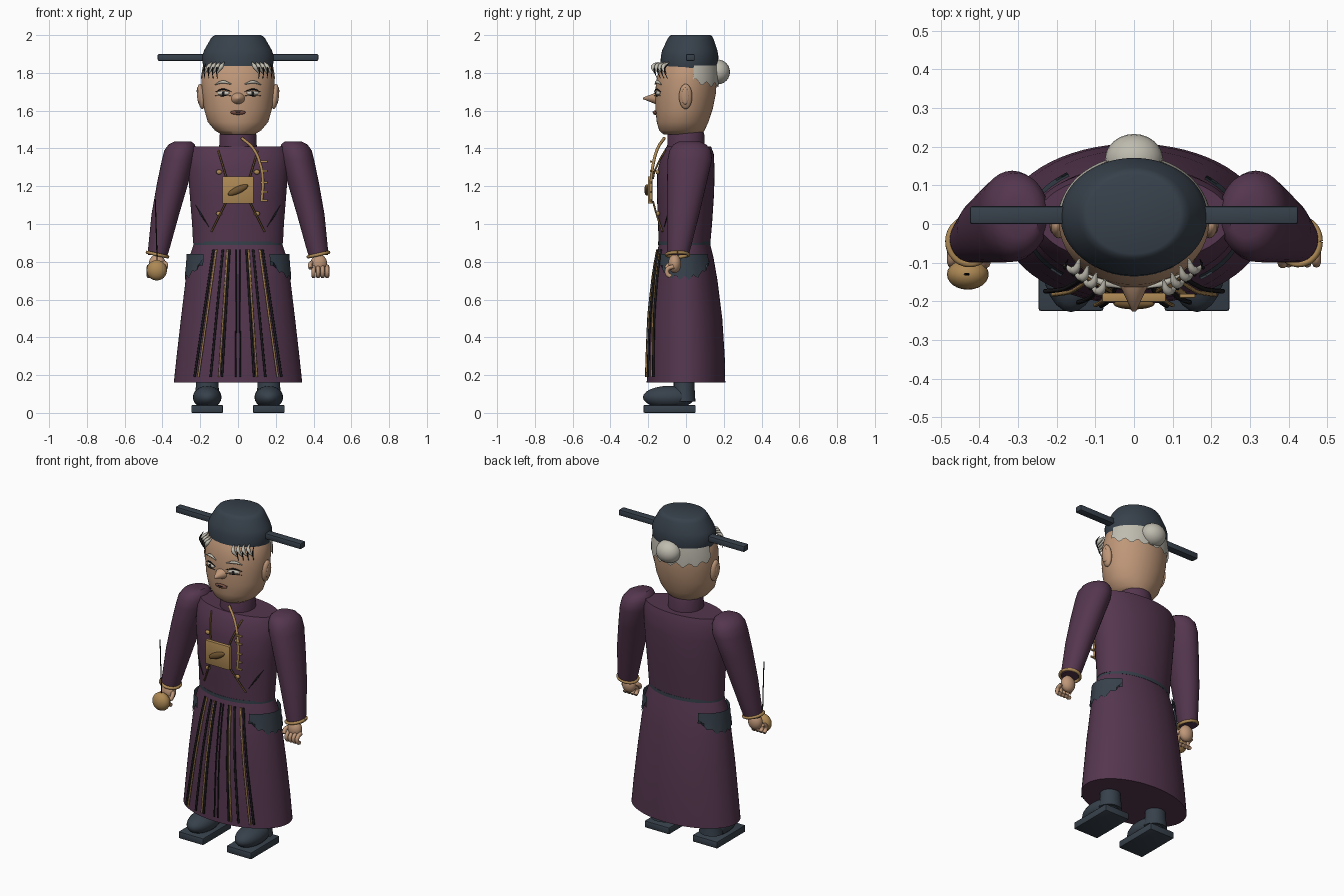
import bpy, bmesh
from math import sin, cos, pi, radians, sqrt
from mathutils import Matrix, Vector, Euler

if "Cube" in bpy.data.objects:
    bpy.data.objects.remove(bpy.data.objects["Cube"])


def material(name, r, g, b):
    m = bpy.data.materials.new(name)
    m.use_nodes = True
    m.diffuse_color = (r, g, b, 1)
    m.node_tree.nodes["Principled BSDF"].inputs["Base Color"].default_value = (r, g, b, 1)
    return m


purple = material("plum cloth", .09, .037, .077)
navy = material("slate cloth", .038, .052, .07)
skin = material("skin", .52, .31, .19)
gold = material("gold", .42, .25, .09)
grey = material("grey hair", .52, .5, .43)
black = material("black", .012, .011, .013)
brown = material("brown cord", .16, .09, .03)
lip = material("lip", .17, .07, .05)
white = material("eye white", .6, .57, .5)


def finish(bm, name, mat, angle=40):
    bmesh.ops.recalc_face_normals(bm, faces=bm.faces)
    me = bpy.data.meshes.new(name)
    bm.to_mesh(me)
    bm.free()
    me.materials.append(mat)
    ob = bpy.data.objects.new(name, me)
    bpy.context.collection.objects.link(ob)
    bpy.ops.object.select_all(action='DESELECT')
    ob.select_set(True)
    bpy.context.view_layer.objects.active = ob
    bpy.ops.object.shade_smooth_by_angle(angle=radians(angle))
    return ob


def loft(name, rings, mat, n=48, p=2, arc=None, rag=None):
    """Rings are (cx, cy, z, rx, ry); arc gives an open shell, rag moves its lowest edge."""
    bm = bmesh.new()
    a0, a1 = [radians(a) for a in (arc or (0, 360))]
    cols = n + 1 if arc else n
    rows = []
    for k, (cx, cy, z, rx, ry) in enumerate(rings):
        row = []
        for i in range(cols):
            a = a0 + (a1 - a0) * i / n
            c, s = cos(a), sin(a)
            x = rx * abs(c) ** (2 / p) * (1 if c > 0 else -1)
            y = ry * abs(s) ** (2 / p) * (1 if s > 0 else -1)
            lift = rag(i / n) if rag and k == 0 else 0
            row.append(bm.verts.new((cx + x, cy + y, z + lift)))
        rows.append(row)
    for low, high in zip(rows, rows[1:]):
        for i in range(n):
            j = (i + 1) % cols
            bm.faces.new((low[i], low[j], high[j], high[i]))
    if not arc:
        bm.faces.new(rows[0])
        bm.faces.new(rows[-1])
    return finish(bm, name, mat)


def blob(name, loc, size, mat, rot=(0, 0, 0), seg=24):
    bm = bmesh.new()
    bmesh.ops.create_uvsphere(bm, u_segments=seg, v_segments=seg // 2, radius=1)
    m = Euler([radians(a) for a in rot]).to_matrix().to_4x4()
    bm.transform(Matrix.Translation(loc) @ m @ Matrix.Diagonal((*size, 1)))
    return finish(bm, name, mat, 60)


def box(name, loc, size, mat, bevel=.006):
    bm = bmesh.new()
    bmesh.ops.create_cube(bm, size=1)
    bm.transform(Matrix.Translation(loc) @ Matrix.Diagonal((*size, 1)))
    bmesh.ops.bevel(bm, geom=bm.edges[:], offset=bevel, segments=2, affect='EDGES', profile=.5)
    return finish(bm, name, mat)


def tube(name, pts, r, mat, taper=False):
    cu = bpy.data.curves.new(name, 'CURVE')
    cu.dimensions = '3D'
    cu.bevel_depth, cu.bevel_resolution, cu.use_fill_caps = r, 2, True
    sp = cu.splines.new('BEZIER')
    sp.bezier_points.add(len(pts) - 1)
    for i, (bp, co) in enumerate(zip(sp.bezier_points, pts)):
        bp.co = co
        bp.handle_left_type = bp.handle_right_type = 'AUTO'
        bp.radius = .3 if taper and i in (0, len(pts) - 1) else 1
    cu.materials.append(mat)
    ob = bpy.data.objects.new(name, cu)
    bpy.context.collection.objects.link(ob)
    bpy.ops.object.select_all(action='DESELECT')
    ob.select_set(True)
    bpy.context.view_layer.objects.active = ob
    bpy.ops.object.convert(target='MESH')


def front(rings, x, z):
    """Front y of a lofted part at x, z."""
    for a, b in zip(rings, rings[1:]):
        if a[2] <= z <= b[2]:
            t = (z - a[2]) / (b[2] - a[2])
            _, cy, _, rx, ry = [u + (v - u) * t for u, v in zip(a, b)]
            return cy - ry * sqrt(max(0, 1 - (x / rx) ** 2))


# Robe
skirt = [(0, 0, .16, .34, .208), (0, 0, .3, .325, .205), (0, -.003, .5, .302, .195),
         (0, -.005, .7, .278, .172), (0, -.007, .82, .26, .153), (0, -.008, .91, .228, .132)]
torso = [(0, -.008, .9, .238, .137), (0, -.005, 1.0, .243, .143), (0, -.003, 1.15, .255, .151),
         (0, 0, 1.28, .265, .152), (0, .01, 1.37, .265, .137), (0, .015, 1.41, .25, .118)]
loft("skirt", skirt, purple, 64)
loft("torso", torso, purple, 64)
loft("belt", [(0, -.008, .888, .236, .139), (0, -.008, .908, .236, .139)], navy, 64)
loft("collar", [(0, 0, 1.39, .1, .1), (0, 0, 1.47, .098, .098), (0, 0, 1.49, .092, .092)], purple)

# Ragged hip patches
for side, mid in (("left", 0), ("right", 180)):
    loft(side + "_hip_patch", [(0, -.005, .715, .282, .176), (0, -.005, .78, .276, .17),
                              (0, -.005, .84, .272, .163)], navy, 24, arc=(mid - 52, mid + 48),
         rag=lambda t: .09 * abs(2 * t - 1) ** 3 + .012 * sin(t * 40))

# Hanging skirt cords and pleat shadows
for s in (-1, 1):
    for name, top, low, r, mat in (("inner_cord", .055, .1, .0055, gold), ("outer_cord", .115, .21, .0055, gold),
                                   ("inner_pleat", .045, .085, .006, black), ("middle_pleat", .08, .145, .006, black),
                                   ("outer_pleat", .13, .23, .006, black), ("centre_pleat", .008, .012, .004, black)):
        pts = []
        for i in range(7):
            t = i / 6
            x, z = s * (top + (low - top) * t), .865 - .675 * t
            pts.append((x, front(skirt, x, z) - .004 - .016 * t * abs(x) / .2, z))
        tube(name, pts, r, mat)

# Arms, hands and feet
for s, side in ((1, "left"), (-1, "right")):
    loft(side + "_sleeve", [(s * .425, -.042, .835, .052, .056), (s * .419, -.038, .87, .057, .062),
                            (s * .385, -.015, 1.05, .073, .085), (s * .345, .005, 1.22, .083, .105),
                            (s * .315, .02, 1.34, .088, .118), (s * .305, .022, 1.39, .085, .11),
                            (s * .298, .02, 1.42, .07, .088), (s * .292, .018, 1.437, .045, .055)], purple, 32)
    ring = [(s * .426 + .054 * cos(a), -.045 + .058 * sin(a), .838 + s * .012 * cos(a))
            for a in [i * pi / 8 for i in range(17)]]
    tube(side + "_cuff", ring, .009, gold)
    blob(side + "_palm", (s * .428, -.06, .79), (.044, .034, .05), skin)
    for i in range(4):
        x = s * (.4 + .024 * i)
        tube(side + "_finger", [(x, -.065, .775), (x, -.098, .76), (x, -.098, .735), (x, -.08, .722)], .0115, skin)
    tube(side + "_thumb", [(s * .4, -.06, .8), (s * .382, -.09, .785), (s * .385, -.105, .765)], .012, skin)
    x = s * .163
    box(side + "_sole", (x, -.087, .021), (.168, .276, .042), navy)
    blob(side + "_shoe", (x, -.09, .083), (.076, .138, .06), navy)
    loft(side + "_ankle", [(x, -.01, .06, .07, .06), (x, -.01, .14, .06, .055), (x, -.01, .24, .06, .055)], navy, 24)

# Held ball on a rod
blob("ball", (-.43, -.13, .755), (.054, .04, .054), gold)
tube("rod", [(-.428, -.13, .8), (-.433, -.13, .97), (-.438, -.13, 1.13)], .003, black)

# Chest badge with straps
box("badge", (0, -.19, 1.18), (.165, .024, .145), gold, .004)
blob("badge_leaf", (0, -.207, 1.18), (.058, .014, .019), brown, (0, -25, 0))
for s in (-1, 1):
    for end_x, end_z, start_z in ((.105, 1.39, 1.24), (.14, .96, 1.12)):
        pts = []
        for i in range(5):
            t = i / 4
            x, z = s * (.06 + (end_x - .06) * t), start_z + (end_z - start_z) * t
            pts.append((x, front(torso, x, z) - .022 * (1 - t) - .004, z))
        tube("strap", pts, .005, brown)
    for z in (1.275, 1.055):
        blob("strap_knot", (s * .1, front(torso, .1, z) - .01, z), (.016, .01, .013), gold, seg=12)
    tube("waist_fold", [(s * x, front(torso, x, z) - .001, z)
                        for x, z in ((.225, 1.1), (.195, 1.05), (.155, .985))], .005, black, True)

# Bead chain over the left chest
chain = [(.02, -.115, 1.455), (.08, -.15, 1.4), (.12, -.175, 1.31), (.132, -.185, 1.22), (.125, -.185, 1.12)]
tube("chain", chain, .008, gold)
for z in (1.33, 1.28, 1.22, 1.17, 1.125):
    box("chain_bar", (.138, -.186, z), (.04, .01, .011), gold, .002)

# Head
head = [(0, -.02, 1.475, .09, .1), (0, -.022, 1.495, .122, .12), (0, -.018, 1.54, .16, .137),
        (0, -.01, 1.61, .18, .152), (0, -.003, 1.69, .19, .161), (0, .003, 1.76, .194, .16),
        (0, .01, 1.83, .184, .15), (0, .015, 1.9, .14, .11)]
loft("head", head, skin, 64)
bm = bmesh.new()
bmesh.ops.create_cone(bm, cap_ends=True, segments=20, radius1=1, radius2=.12, depth=1)
bm.transform(Matrix.Translation((0, -.187, 1.665)) @ Matrix.Diagonal((.042, .08, .036, 1))
             @ Matrix.Rotation(radians(90), 4, 'X'))
finish(bm, "nose", skin, 70)
blob("mouth", (0, front(head, 0, 1.59) - .003, 1.59), (.04, .012, .012), lip)
tube("mouth_line", [(x, front(head, x, 1.59) - .014 + abs(x) * .25, 1.593 + abs(x) * .1)
                    for x in (-.04, 0, .04)], .003, black, True)
for s in (-1, 1):
    blob("ear", (s * .195, -.002, 1.675), (.02, .035, .067), skin, (0, s * 6, 0))
    blob("inner_ear", (s * .211, -.004, 1.677), (.006, .02, .045), skin, (0, s * 6, 0), 16)
    y = front(head, .078, 1.695)
    turn = s * 22
    blob("eye", (s * .078, y - .002, 1.693), (.036, .009, .011), white, (0, 0, turn))
    blob("iris", (s * .078, y - .009, 1.693), (.01, .004, .009), black, (0, 0, turn), 16)
    for name, z, r, mat in (("eyelid", 1.703, .0045, black), ("lower_lid", 1.682, .003, black),
                            ("eyebrow", 1.742, .009, grey)):
        pts = [(s * x, front(head, x, z) - .008, z + dz)
               for x, dz in ((.035, -.002), (.08, .01 if z > 1.69 else -.003), (.122, -.004))]
        tube(name, pts, r, mat, True)
    # Loose locks beneath the hat brim
    for i in range(4):
        x, y = .075 + .022 * i, -.165 + .018 * i
        tube("grey_lock", [(s * x, y + .02, 1.855), (s * (x + .012), y - .008, 1.835),
                           (s * (x + .038), y + .004, 1.795)], .012, grey, True)
        tube("dark_lock", [(s * (x + .03), y + .02, 1.85), (s * (x + .038), y - .002, 1.82),
                           (s * (x + .035), y + .012, 1.77)], .0045, black, True)

# Back hair and bun
loft("back_hair", [(0, .008, 1.735, .199, .166), (0, .01, 1.79, .197, .167), (0, .014, 1.84, .188, .158)],
     grey, 40, arc=(10, 170), rag=lambda t: .012 * sin(t * 45) + .03 * abs(2 * t - 1) ** 4)
blob("hair_bun", (0, .167, 1.805), (.075, .066, .066), grey)

# Hat with side wings
loft("hat", [(0, .015, 1.815, .18, .15), (0, .017, 1.83, .185, .153), (0, .019, 1.89, .19, .152),
             (0, .02, 1.92, .179, .146), (0, .024, 1.98, .145, .122), (0, .025, 1.995, .132, .112),
             (0, .025, 2.0, .12, .102)], navy, 64)
for s, side in ((1, "left"), (-1, "right")):
    box(side + "_hat_wing", (s * .3, .023, 1.882), (.25, .046, .036), navy)
